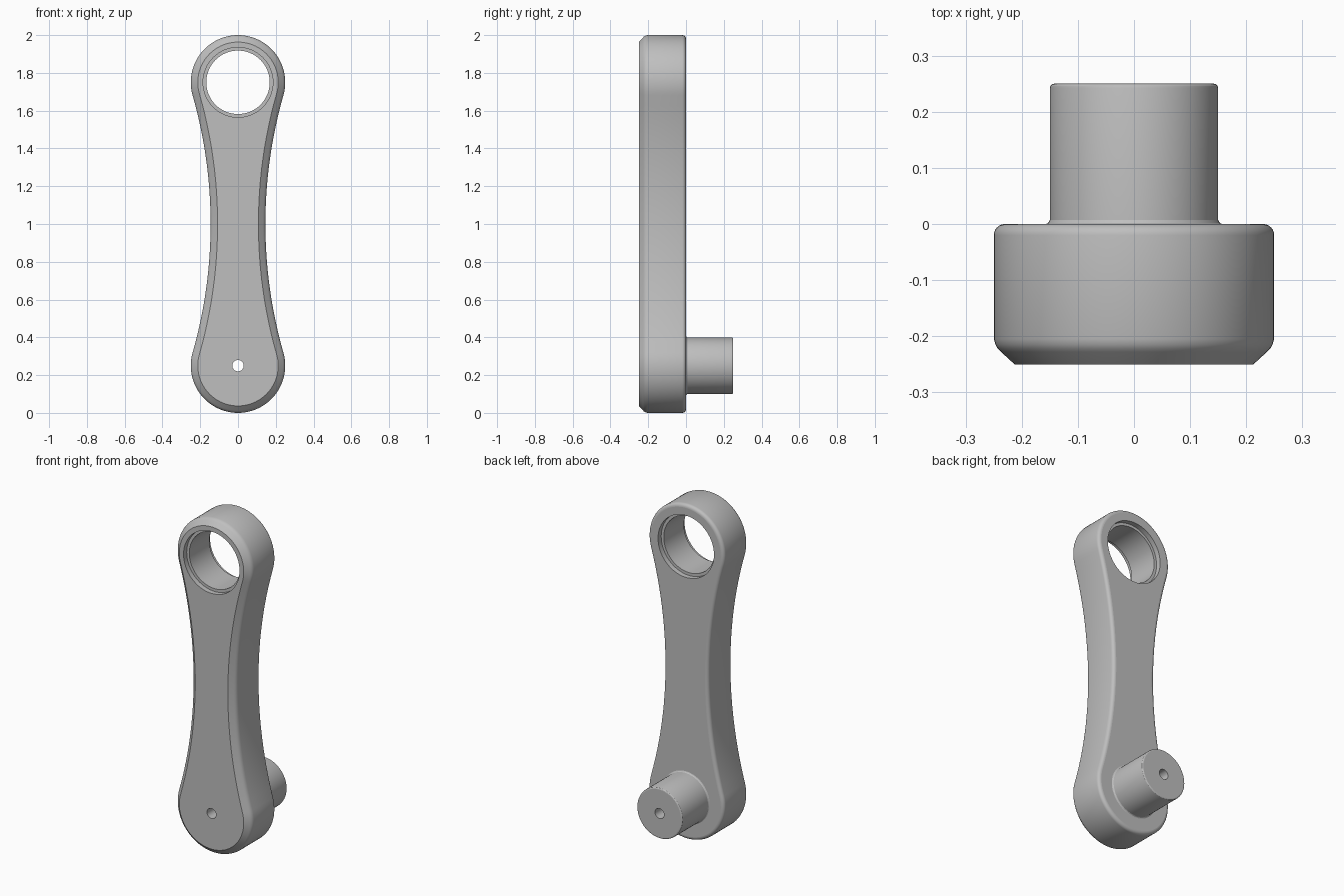
import bpy, bmesh, math
from math import sin, cos, pi

if "Cube" in bpy.data.objects:
    bpy.data.objects.remove(bpy.data.objects["Cube"])

grey = bpy.data.materials.new("plain grey")
grey.diffuse_color = (0.52, 0.52, 0.52, 1)
grey.use_nodes = True
grey.node_tree.nodes["Principled BSDF"].inputs["Base Color"].default_value = grey.diffuse_color

HUB, LOW, HIGH = 0.25, 0.25, 1.75           # hub radius and hub centre heights
WAIST = 2.48                                # radius of the concave side arcs
TILT = math.asin(0.75 / (WAIST + HUB))      # where side arcs touch the hubs
SIDE_X = (WAIST + HUB) * cos(TILT)


def outline(inset):
    """Dog-bone contour: two hub arcs joined by tangent concave arcs."""
    r, big = HUB - inset, WAIST + inset
    pts = []
    for i in range(49):                     # top hub
        a = -TILT + (pi + 2 * TILT) * i / 48
        pts.append((r * cos(a), HIGH + r * sin(a)))
    for i in range(1, 24):                  # left side
        a = TILT - 2 * TILT * i / 24
        pts.append((-SIDE_X + big * cos(a), 1 + big * sin(a)))
    # the lower half is the upper one turned half way round
    return pts + [(-x, 2 - z) for x, z in pts]


def circle(r, z, n):
    return [(r * cos(2 * pi * i / n), z + r * sin(2 * pi * i / n)) for i in range(n)]


def loft(bm, rings):
    """Skin a list of (y, contour) rings; return the first and last loops."""
    loops = [[bm.verts.new((x, y, z)) for x, z in ring] for y, ring in rings]
    for a, b in zip(loops, loops[1:]):
        for i in range(len(a)):
            j = (i + 1) % len(a)
            bm.faces.new((a[i], a[j], b[j], b[i]))
    return loops[0], loops[-1]


def cap(bm, loops):
    """Fill a flat face with holes."""
    edges = [bm.edges.get((l[i - 1], l[i])) for l in loops for i in range(len(l))]
    bmesh.ops.triangle_fill(bm, edges=edges, use_beauty=True)


def finish(bm, name):
    bmesh.ops.recalc_face_normals(bm, faces=bm.faces)
    mesh = bpy.data.meshes.new(name)
    bm.to_mesh(mesh)
    bm.free()
    ob = bpy.data.objects.new(name, mesh)
    bpy.context.collection.objects.link(ob)
    mesh.materials.append(grey)
    bpy.ops.object.select_all(action='DESELECT')
    ob.select_set(True)
    bpy.context.view_layer.objects.active = ob
    bpy.ops.object.shade_smooth_by_angle(angle=math.radians(30))
    for p in mesh.polygons:                 # flat end faces stay flat
        if abs(p.normal.y) > 0.999:
            p.use_smooth = False


# Arm: chamfered front edge, rounded back edge
bm = bmesh.new()
edge = [(-0.25, 0.037), (-0.228, 0.013), (-0.222, 0.007), (-0.215, 0.003), (-0.205, 0)]
edge += [(-0.02 + 0.02 * sin(a), 0.02 - 0.02 * cos(a))
         for a in (i * pi / 12 for i in range(7))]
body = loft(bm, [(y, outline(d)) for y, d in edge])
# stepped bore through the upper hub
step = [(-0.25, 0.185), (-0.22, 0.185), (-0.22, 0.168),
        (-0.03, 0.168), (-0.03, 0.185), (0, 0.185)]
bore = loft(bm, [(y, circle(r, HIGH, 64)) for y, r in step])
# front of the small hole through the lower hub
hole = loft(bm, [(y, circle(0.03, LOW, 32)) for y in (-0.25, 0)])
for side in (0, 1):
    cap(bm, [body[side], bore[side], hole[side]])
finish(bm, "crank_arm")

# Pin: small fillet at the base, softened end, drilled through
bm = bmesh.new()
pin = [(0, 0.157), (0.002, 0.153), (0.007, 0.15), (0.242, 0.15),
       (0.246, 0.149), (0.249, 0.146), (0.25, 0.142), (0.25, 0.03), (0, 0.03)]
loft(bm, [(y, circle(r, LOW, 64)) for y, r in pin])
finish(bm, "crank_pin")
